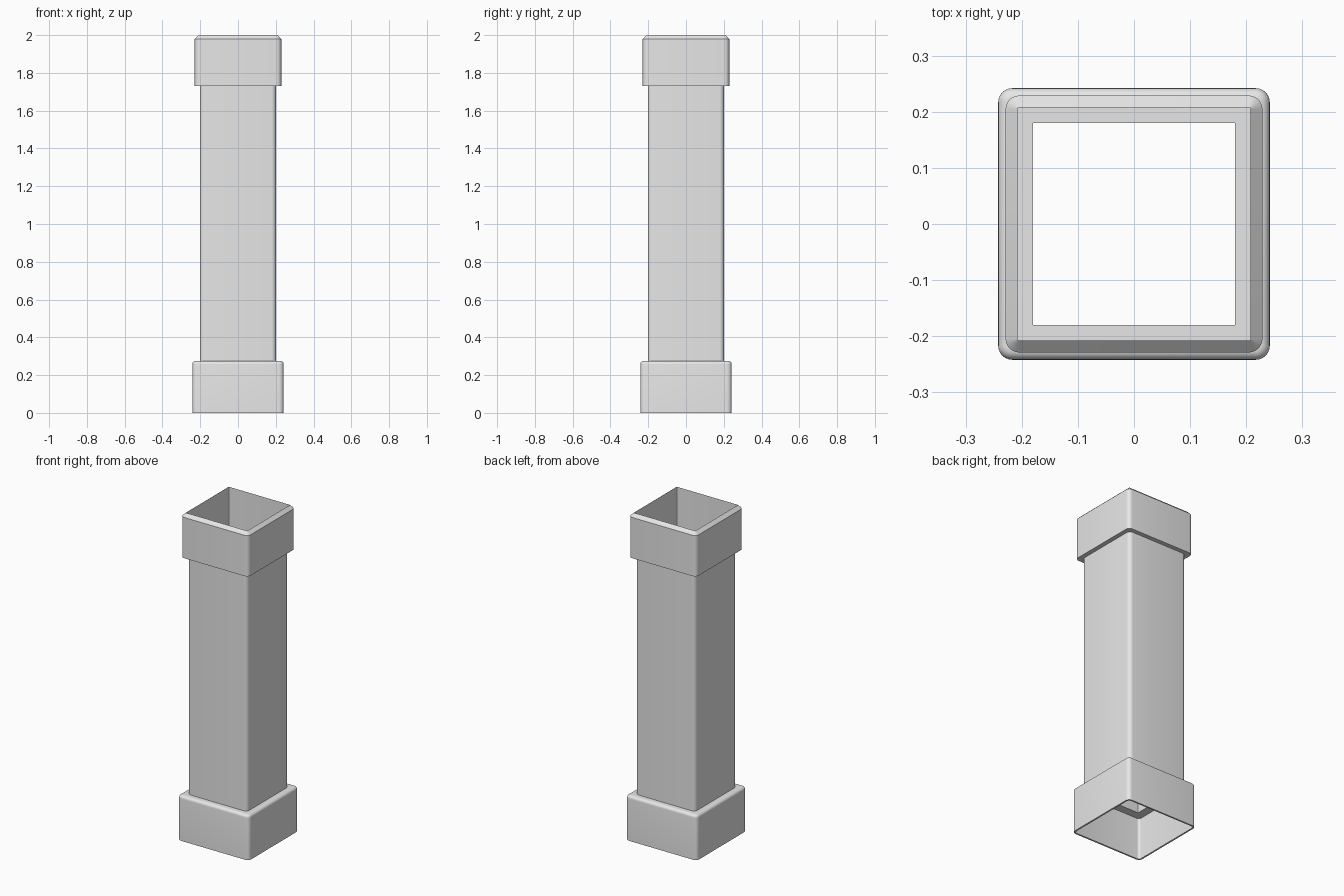
import bpy, bmesh
from math import cos, sin, pi, radians

cube = bpy.data.objects.get("Cube")
if cube:
    bpy.data.objects.remove(cube)

grey = bpy.data.materials.new("plain grey")
grey.use_nodes = True
grey.diffuse_color = (0.8, 0.8, 0.8, 1)
grey.node_tree.nodes["Principled BSDF"].inputs["Base Color"].default_value = (0.8, 0.8, 0.8, 1)

STEPS = 6  # segments per rounded corner


def rounded_square(bm, half, radius, z):
    """Ring of vertices: a square whose corners have the given radius."""
    ring = []
    for q in range(4):
        mid = pi / 4 + q * pi / 2
        sx, sy = (1 if cos(mid) > 0 else -1), (1 if sin(mid) > 0 else -1)
        for i in range(STEPS + 1):
            a = q * pi / 2 + i / STEPS * pi / 2
            ring.append(bm.verts.new((sx * (half - radius) + radius * cos(a),
                                      sy * (half - radius) + radius * sin(a), z)))
    return ring


def square_sleeve(name, profile):
    """Closed hollow square part from (half width, corner radius, height) rings."""
    bm = bmesh.new()
    rings = [rounded_square(bm, *p) for p in profile]
    for k, low in enumerate(rings):
        high = rings[(k + 1) % len(rings)]
        n = len(low)
        for i in range(n):
            j = (i + 1) % n
            bm.faces.new((low[i], low[j], high[j], high[i]))
    bmesh.ops.remove_doubles(bm, verts=bm.verts, dist=0.0001)
    bmesh.ops.recalc_face_normals(bm, faces=bm.faces)
    mesh = bpy.data.meshes.new(name)
    bm.to_mesh(mesh)
    bm.free()
    mesh.materials.append(grey)
    obj = bpy.data.objects.new(name, mesh)
    bpy.context.collection.objects.link(obj)
    bpy.ops.object.select_all(action='DESELECT')
    obj.select_set(True)
    bpy.context.view_layer.objects.active = obj
    bpy.ops.object.shade_smooth_by_angle(angle=radians(30))


# Main square tube, open at both ends
square_sleeve("post_tube", [(0.202, 0.025, 0.254), (0.202, 0.025, 1.752),
                            (0.18, 0, 1.752), (0.18, 0, 0.254)])

# Base sleeve: hollow underneath, with a softly rounded top edge
fillet = 0.018
shoulder = [(0.242 - fillet * (1 - cos(a)), 0.025 - fillet * (1 - cos(a)),
             0.275 - fillet * (1 - sin(a)))
            for a in (i * pi / 12 for i in range(7))]
square_sleeve("base_sleeve", [(0.242, 0.025, 0)] + shoulder +
              [(0.19, 0, 0.275), (0.19, 0, 0.255), (0.232, 0.015, 0.255), (0.232, 0.015, 0)])

# Top collar: open socket with a chamfered rim
square_sleeve("top_collar", [(0.229, 0.025, 1.73), (0.229, 0.025, 1.98), (0.208, 0.003, 2.0),
                             (0.208, 0.003, 1.75), (0.19, 0, 1.75), (0.19, 0, 1.73)])
